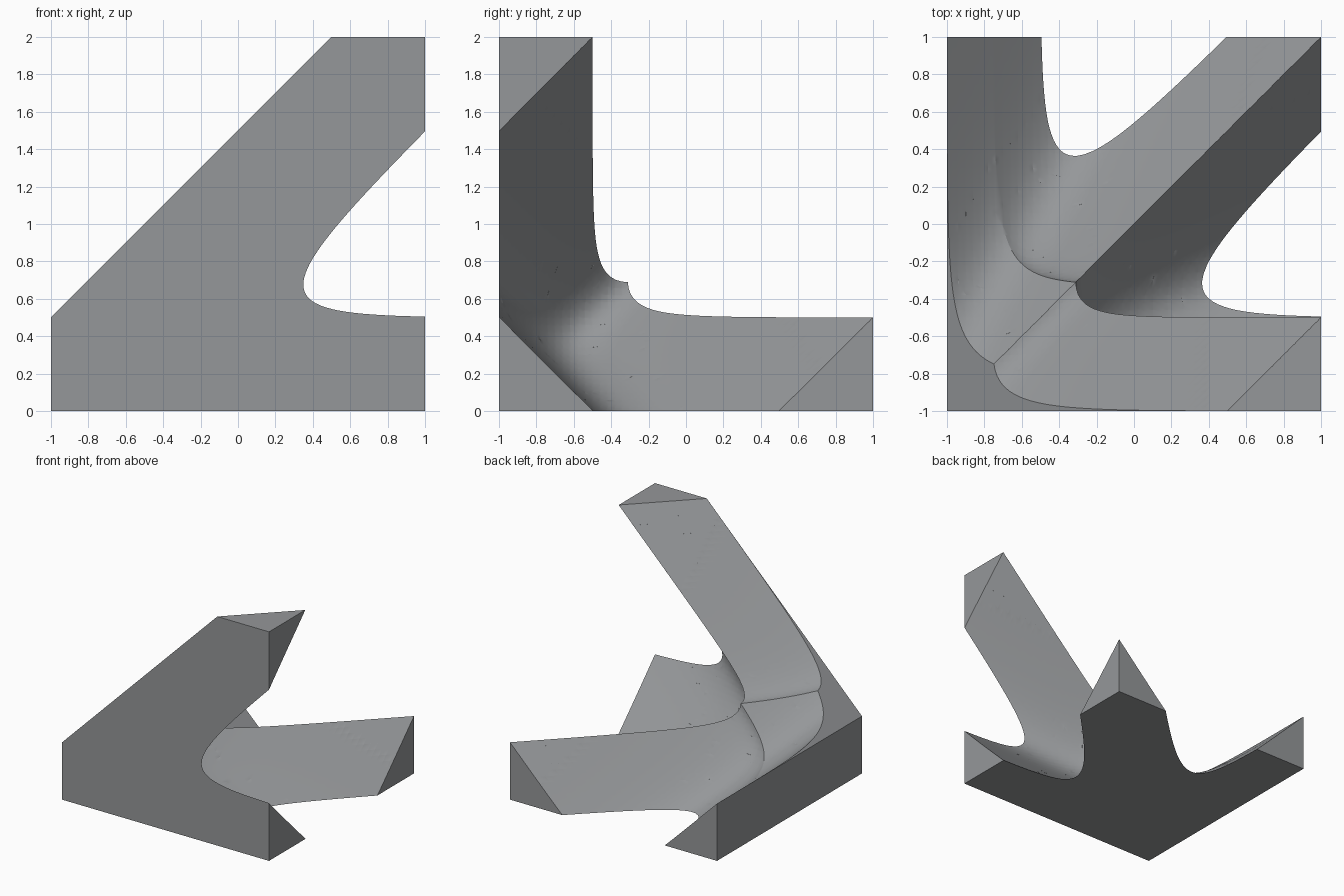
import bpy, bmesh, math
from itertools import permutations

if "Cube" in bpy.data.objects:
    bpy.data.objects.remove(bpy.data.objects["Cube"])

K = 4.0                      # blend sharpness where the arms join
STEP, N, LOW = 0.04, 56, -0.1


def field(u, v, w):
    """Blend of four diamond-section arms meeting in one corner node; > 0 is solid."""
    arms = (v + w,                  # arm along x
            u + w,                  # arm along y
            abs(u - v) + w,         # diagonal arm on the floor
            abs(u - w) + v)         # diagonal arm rising on the front
    return math.log(sum(math.exp(-K * (a - 0.5)) for a in arms))


def sample(i, j, k):
    if min(i, j, k) == 0 or max(i, j, k) == N - 1:
        return -1.0                 # closes the blank outside the clip block
    return field(LOW + i * STEP, LOW + j * STEP, LOW + k * STEP)


def new_object(name, bm):
    bmesh.ops.recalc_face_normals(bm, faces=bm.faces[:])
    me = bpy.data.meshes.new(name)
    bm.to_mesh(me)
    bm.free()
    ob = bpy.data.objects.new(name, me)
    bpy.context.collection.objects.link(ob)
    return ob


# Blended node: surface of the field, traced through tetrahedra
val = {(i, j, k): sample(i, j, k) for i in range(N) for j in range(N) for k in range(N)}
bm = bmesh.new()
cuts = {}


def cut(a, b):
    key = (a, b) if a < b else (b, a)
    if key not in cuts:
        p, q = key
        t = min(max(val[p] / (val[p] - val[q]), 0.02), 0.98)
        cuts[key] = bm.verts.new([LOW + STEP * (p[n] + t * (q[n] - p[n])) + (-1, -1, 0)[n]
                                  for n in range(3)])
    return cuts[key]


corners = [(a, b, c) for a in (0, 1) for b in (0, 1) for c in (0, 1)]
for i in range(N - 1):
    for j in range(N - 1):
        for k in range(N - 1):
            inside = sum(val[i + a, j + b, k + c] > 0 for a, b, c in corners)
            if inside in (0, 8):
                continue
            for order in permutations(range(3)):
                p = [i, j, k]
                tet = [tuple(p)]
                for axis in order:
                    p[axis] += 1
                    tet.append(tuple(p))
                s = [q for q in tet if val[q] > 0]
                o = [q for q in tet if val[q] <= 0]
                if len(s) == 1:
                    bm.faces.new([cut(s[0], q) for q in o])
                elif len(o) == 1:
                    bm.faces.new([cut(o[0], q) for q in s])
                elif len(s) == 2:
                    quad = [cut(s[0], o[0]), cut(s[0], o[1]), cut(s[1], o[1]), cut(s[1], o[0])]
                    bm.faces.new(quad[:3])
                    bm.faces.new([quad[0], quad[2], quad[3]])
node = new_object("branching_node", bm)

# Clip block: cube with its upper left side sloped off
bm = bmesh.new()
profile = [(-1, 0), (1, 0), (1, 2), (0.5, 2), (-1, 0.5)]
face = bm.faces.new([bm.verts.new((x, -1, z)) for x, z in profile])
ext = bmesh.ops.extrude_face_region(bm, geom=[face])
bmesh.ops.translate(bm, vec=(0, 2, 0),
                    verts=[g for g in ext["geom"] if isinstance(g, bmesh.types.BMVert)])
block = new_object("clip_block", bm)
block.hide_render = True

# Trim the node to the block
mod = node.modifiers.new("trim", "BOOLEAN")
mod.operation = "INTERSECT"
mod.solver = "EXACT"
mod.object = block
bpy.context.view_layer.objects.active = node
node.select_set(True)
bpy.ops.object.modifier_apply(modifier=mod.name)
bpy.data.objects.remove(block)

# Plain grey, smooth with sharp edges kept
grey = bpy.data.materials.new("grey")
grey.diffuse_color = (0.3, 0.31, 0.32, 1)
grey.use_nodes = True
grey.node_tree.nodes["Principled BSDF"].inputs["Base Color"].default_value = grey.diffuse_color
node.data.materials.clear()
node.data.materials.append(grey)
bpy.ops.object.shade_smooth_by_angle(angle=math.radians(25))
